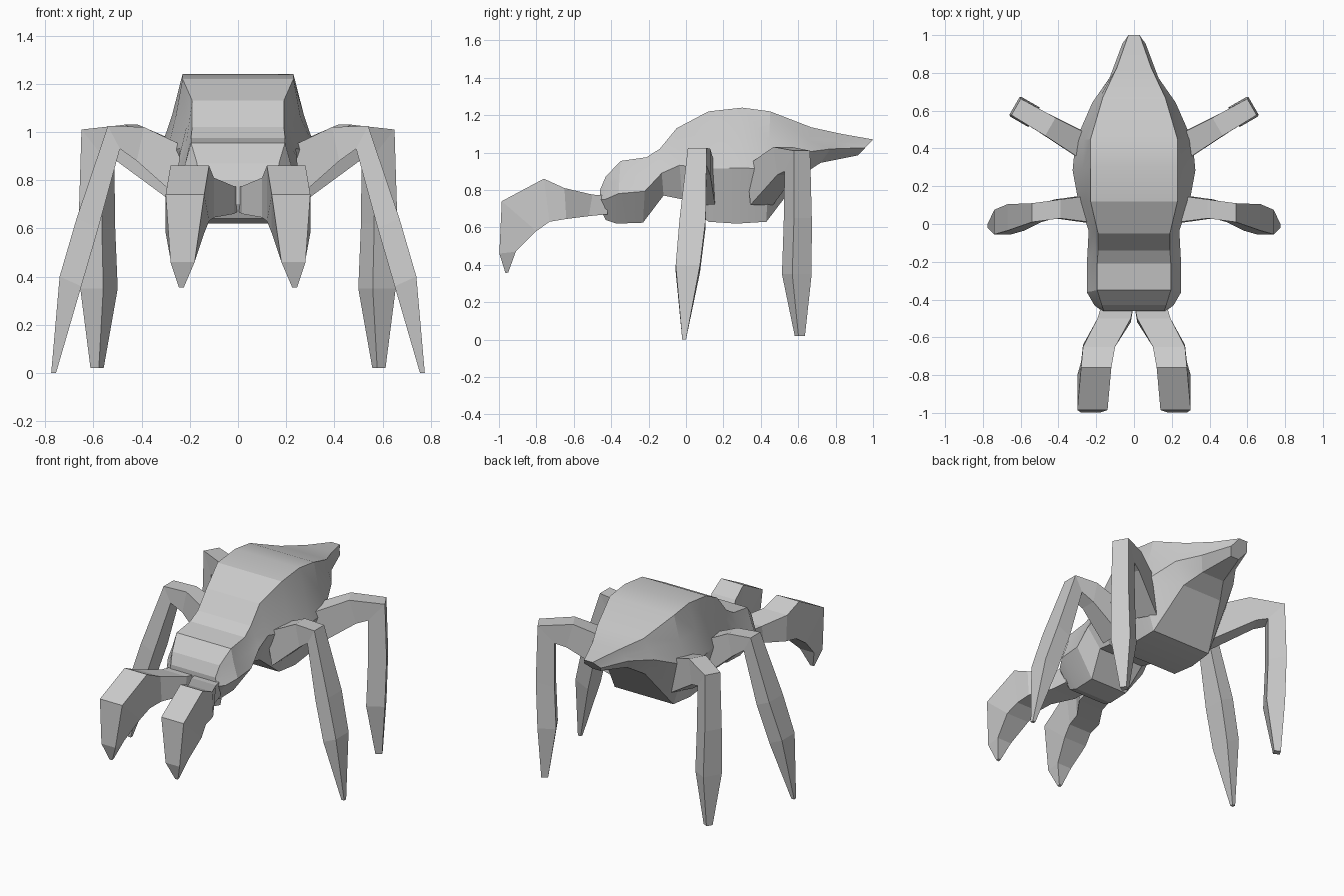
import bpy, bmesh, math
from mathutils import Vector, Matrix

cube = bpy.data.objects.get("Cube")
if cube:
    bpy.data.objects.remove(cube, do_unlink=True)

grey = bpy.data.materials.new("plain grey")
grey.use_nodes = True
colour = (0.6, 0.6, 0.6, 1)
grey.diffuse_color = colour
grey.node_tree.nodes["Principled BSDF"].inputs["Base Color"].default_value = colour


def loft(name, rings, matrix=Matrix(), mirrored=False, smooth=None):
    """Skin a list of equal-length point rings and cap both ends."""
    bm = bmesh.new()
    loops = [[bm.verts.new(matrix @ Vector(p)) for p in ring] for ring in rings]
    n = len(loops[0])
    for a, b in zip(loops, loops[1:]):
        for i in range(n):
            j = (i + 1) % n
            bm.faces.new((a[i], a[j], b[j], b[i]))
    bm.faces.new(loops[0])
    bm.faces.new(loops[-1])
    bmesh.ops.recalc_face_normals(bm, faces=bm.faces)
    mesh = bpy.data.meshes.new(name)
    bm.to_mesh(mesh)
    bm.free()
    mesh.materials.append(grey)
    obj = bpy.data.objects.new(name, mesh)
    bpy.context.collection.objects.link(obj)
    if mirrored:
        obj.modifiers.new("mirror", 'MIRROR')
    if smooth:
        bpy.ops.object.select_all(action='DESELECT')
        obj.select_set(True)
        bpy.context.view_layer.objects.active = obj
        bpy.ops.object.shade_smooth_by_angle(angle=math.radians(smooth))
    return obj


def body_ring(y_top, z_top, y_low, z_low, w_top, w_mid, w_low):
    """Eight-sided section, flat above and below, widest at the middle."""
    half = [(w_top, 1), (w_top * 0.55 + w_mid * 0.45, 0.73), (w_mid, 0.48), (w_low, 0)]
    pts = half + [(-w, t) for w, t in reversed(half)]
    return [(w, y_low + (y_top - y_low) * t, z_low + (z_top - z_low) * t) for w, t in pts]


def leg_ring(r_out, z_out, r_in, z_in, side, w):
    """Four-sided section of a limb that bends in an upright plane."""
    return [(r_out, side - w, z_out), (r_out, side + w, z_out),
            (r_in, side + w, z_in), (r_in, side - w, z_in)]


def claw_ring(y_top, z_top, y_low, z_low, x, w):
    return [(x - w, y_top, z_top), (x + w, y_top, z_top),
            (x + w, y_low, z_low), (x - w, y_low, z_low)]


# Head, neck, abdomen and tapering tail
body = [
    (-0.46, 0.80, -0.46, 0.70, 0.16, 0.17, 0.14),
    (-0.43, 0.87, -0.43, 0.64, 0.17, 0.21, 0.13),
    (-0.35, 0.955, -0.37, 0.62, 0.195, 0.25, 0.13),
    (-0.21, 0.975, -0.23, 0.625, 0.195, 0.25, 0.13),
    (-0.14, 1.02, -0.12, 0.77, 0.19, 0.245, 0.16),
    (-0.05, 1.13, -0.02, 0.75, 0.19, 0.24, 0.17),
    (0.12, 1.22, 0.12, 0.63, 0.23, 0.295, 0.21),
    (0.30, 1.24, 0.27, 0.62, 0.23, 0.325, 0.22),
    (0.45, 1.22, 0.43, 0.63, 0.23, 0.31, 0.21),
    (0.67, 1.135, 0.62, 0.88, 0.165, 0.22, 0.14),
    (0.83, 1.10, 0.72, 0.945, 0.09, 0.13, 0.08),
    (1.00, 1.07, 0.92, 0.985, 0.03, 0.06, 0.03),
]
loft("body", [body_ring(*r) for r in body], smooth=16)

# Pair of hooked front claws
claw = [
    (-0.42, 0.77, -0.42, 0.67, 0.085, 0.085),
    (-0.50, 0.775, -0.52, 0.66, 0.105, 0.088),
    (-0.65, 0.81, -0.64, 0.645, 0.185, 0.085),
    (-0.76, 0.86, -0.73, 0.63, 0.20, 0.08),
    (-0.985, 0.74, -0.80, 0.58, 0.22, 0.08),
    (-0.998, 0.46, -0.91, 0.47, 0.23, 0.05),
    (-0.965, 0.355, -0.95, 0.36, 0.235, 0.01),
]
loft("claws", [claw_ring(*r) for r in claw], mirrored=True)

# Middle legs, reaching sideways
middle = [
    (0.20, 0.93, 0.24, 0.72, 0.08, 0.075),
    (0.39, 1.02, 0.42, 0.88, 0.08, 0.05),
    (0.54, 1.025, 0.49, 0.93, 0.06, 0.05),
    (0.67, 0.64, 0.58, 0.60, 0.035, 0.07),
    (0.74, 0.40, 0.65, 0.36, 0.01, 0.065),
    (0.775, 0.0, 0.755, 0.0, -0.01, 0.01),
]
loft("middle_legs", [leg_ring(*r) for r in middle], mirrored=True)

# Rear legs, splayed backwards
rear = [
    (0.02, 0.93, 0.06, 0.72, 0, 0.07),
    (0.28, 1.03, 0.32, 0.88, 0, 0.055),
    (0.49, 1.01, 0.39, 0.90, 0, 0.05),
    (0.50, 0.65, 0.39, 0.62, 0, 0.055),
    (0.49, 0.35, 0.38, 0.35, 0, 0.06),
    (0.47, 0.02, 0.43, 0.02, 0.01, 0.02),
]
splay = Matrix.Translation((0.2, 0.375, 0)) @ Matrix.Rotation(math.radians(30), 4, 'Z')
loft("rear_legs", [leg_ring(*r) for r in rear], splay, mirrored=True)
